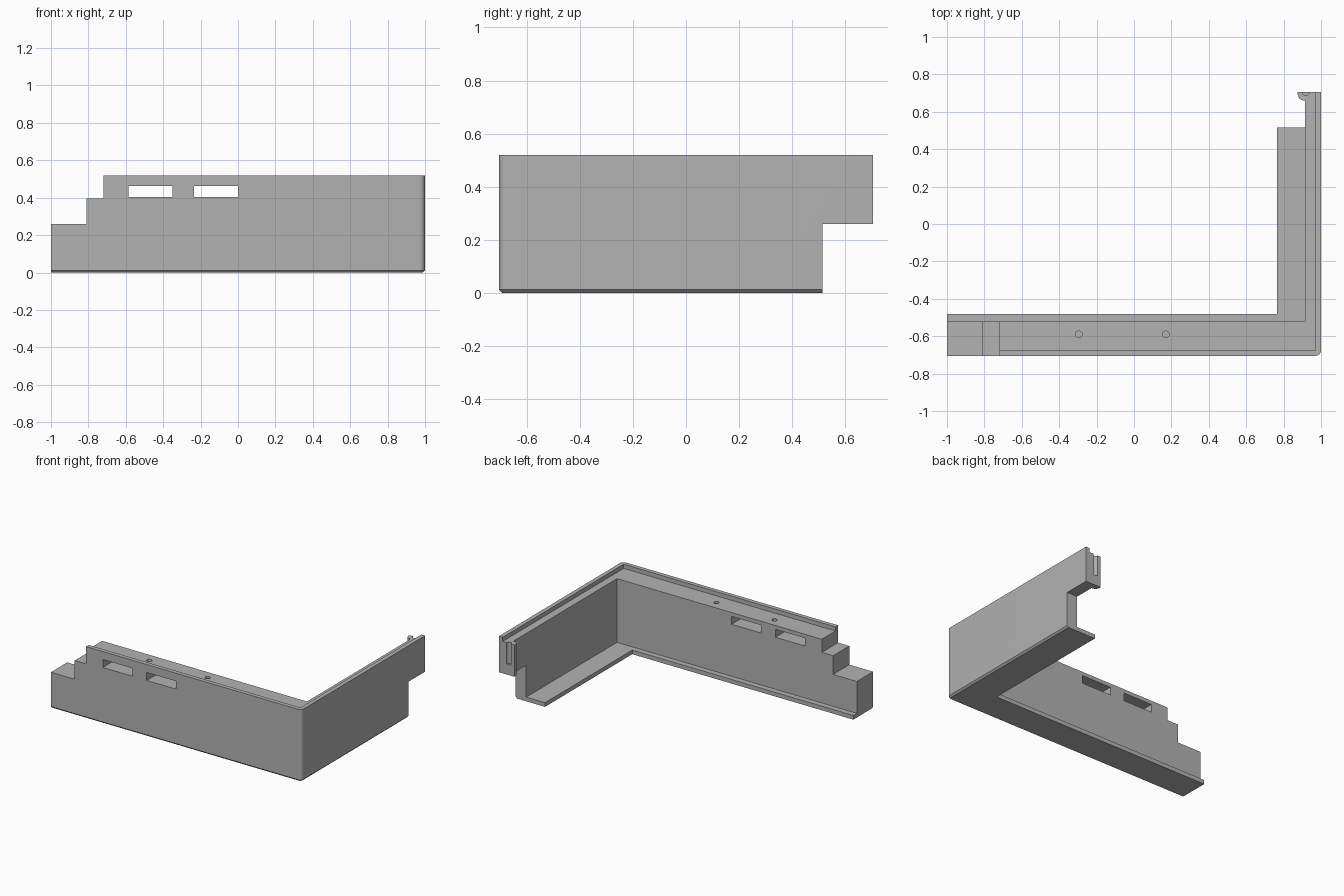
import bpy, bmesh
from math import pi, sin, cos, radians

cube = bpy.data.objects.get("Cube")
if cube:
    bpy.data.objects.remove(cube, do_unlink=True)

grey = bpy.data.materials.new("plain_grey")
grey.use_nodes = True
color = (0.45, 0.45, 0.45, 1)
grey.diffuse_color = color
grey.node_tree.nodes["Principled BSDF"].inputs["Base Color"].default_value = color

WALL_TOP, LEDGE, FLOOR, MID = 0.52, 0.49, 0.03, 0.26
BACK, FRONT = 0.705, -0.705


def prism(name, outline, z0, z1, refine=None):
    """Extrude a plan outline from z0 to z1."""
    bm = bmesh.new()
    face = bm.faces.new([bm.verts.new((x, y, z0)) for x, y in outline])
    ext = bmesh.ops.extrude_face_region(bm, geom=[face])
    for v in ext["geom"]:
        if isinstance(v, bmesh.types.BMVert):
            v.co.z = z1
    bmesh.ops.recalc_face_normals(bm, faces=bm.faces)
    if refine:
        refine(bm)
    mesh = bpy.data.meshes.new(name)
    bm.to_mesh(mesh)
    bm.free()
    mesh.materials.append(grey)
    obj = bpy.data.objects.new(name, mesh)
    bpy.context.collection.objects.link(obj)
    return obj


def box(x0, x1, y0, y1, z0, z1):
    return prism("cutter", [(x0, y0), (x1, y0), (x1, y1), (x0, y1)], z0, z1)


def rod(x, y, r, z0, z1):
    ring = [(x + r * cos(i * pi / 12), y + r * sin(i * pi / 12)) for i in range(24)]
    return prism("cutter", ring, z0, z1)


def combine(body, tool, operation):
    mod = body.modifiers.new("cut", "BOOLEAN")
    mod.object, mod.operation, mod.solver = tool, operation, "EXACT"
    bpy.context.view_layer.objects.active = body
    bpy.ops.object.modifier_apply(modifier=mod.name)
    bpy.data.objects.remove(tool, do_unlink=True)


def soften(bm):
    """Round the outer upright corner, then chamfer the outer bottom edge."""
    corner = [e for e in bm.edges
              if all(v.co.x > 0.99 and v.co.y < -0.7 for v in e.verts)]
    bmesh.ops.bevel(bm, geom=corner, offset=0.03, segments=6, profile=0.5,
                    affect="EDGES")
    rim = [e for e in bm.edges if all(v.co.z < 0.001 for v in e.verts)
           and all(v.co.x > 0.965 or v.co.y < -0.7 for v in e.verts)
           and not all(v.co.y > 0.7 for v in e.verts)
           and not all(v.co.x < -0.99 for v in e.verts)]
    bmesh.ops.bevel(bm, geom=rim, offset=0.012, segments=1, affect="EDGES")


# L-shaped body, including the inward bottom flange
plan = [(-1, FRONT), (1, FRONT), (1, BACK), (0.765, BACK), (0.765, -0.48), (-1, -0.48)]
body = prism("corner_wall", plan, 0, WALL_TOP, soften)

cutters = [
    box(-1.1, 0.915, -0.52, 0.8, FLOOR, 1),        # inside space above the flange
    box(-1.1, 0.97, -0.675, 0.8, LEDGE, 1),        # ledge behind the top lip
    box(0.5, 1.1, 0.515, 0.8, -0.1, MID),          # lower rear notch
    box(-1.1, -0.81, -0.8, -0.4, MID, 1),          # low end step
    box(-1.1, -0.72, -0.8, -0.4, 0.395, 1),        # middle step
    box(-0.585, -0.35, -0.8, -0.4, 0.405, 0.462),  # left slot window
    box(-0.235, 0.0, -0.8, -0.4, 0.405, 0.462),    # right slot window
    rod(-0.295, -0.59, 0.018, 0.4, 0.6),           # ledge pin holes
    rod(0.17, -0.59, 0.018, 0.4, 0.6),
]
for cutter in cutters:
    combine(body, cutter, "DIFFERENCE")

# Rounded boss on the rear end, with an upright pin groove
arc = [(0.91 - 0.035 * cos(a), 0.695 - 0.035 * sin(a))
       for a in (radians(15 * i) for i in range(7))]
boss = prism("boss", [(0.875, BACK)] + arc + [(0.94, 0.66), (0.94, BACK)], MID, LEDGE)
combine(body, boss, "UNION")
combine(body, rod(0.92, BACK, 0.018, 0.335, 0.6), "DIFFERENCE")

bpy.ops.object.select_all(action="DESELECT")
body.select_set(True)
bpy.context.view_layer.objects.active = body
bpy.ops.object.shade_smooth_by_angle(angle=radians(30))
